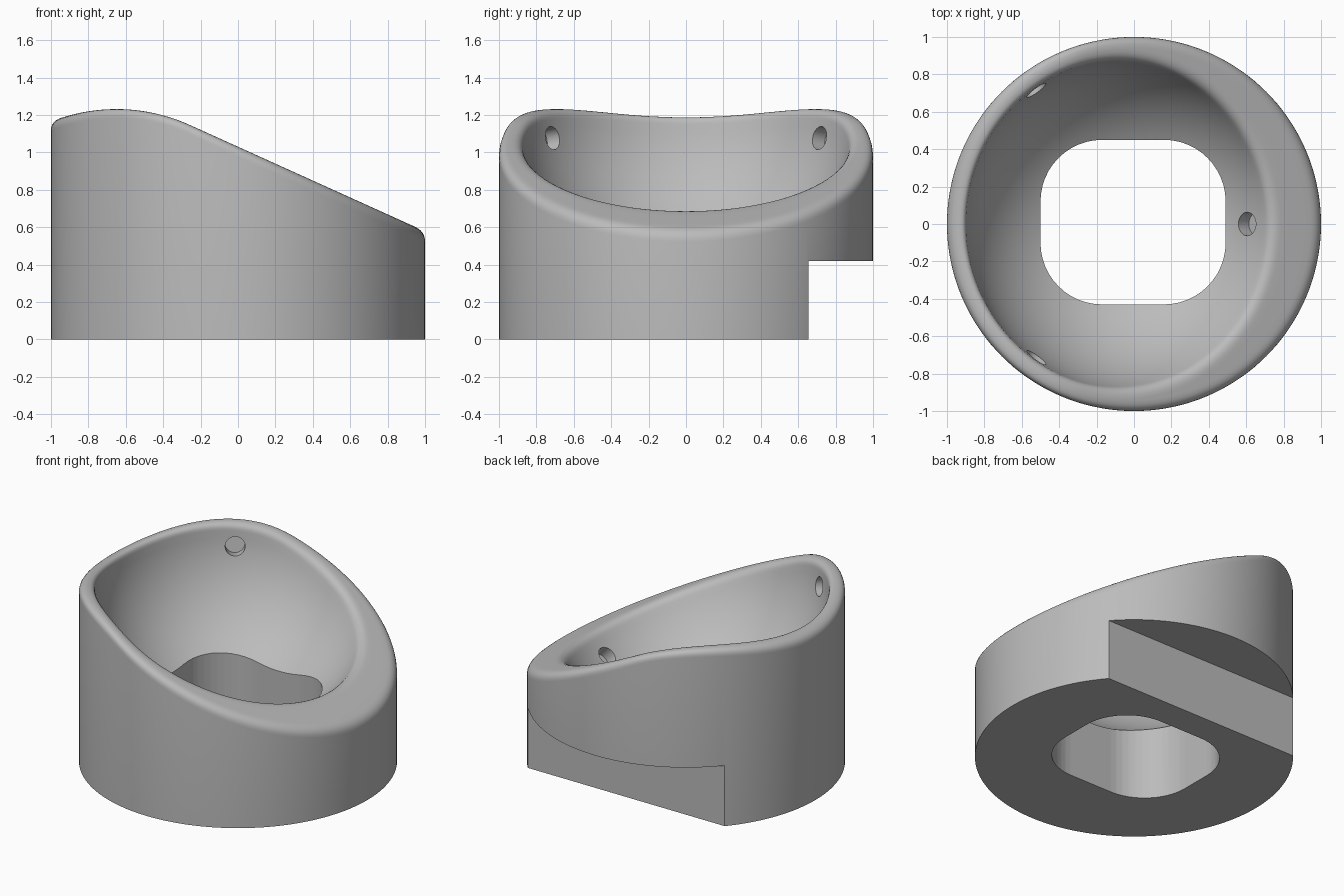
import bpy, bmesh
from math import sin, cos, tan, pi, sqrt, asin, atan
from mathutils import Vector

if "Cube" in bpy.data.objects:
    bpy.data.objects.remove(bpy.data.objects["Cube"])

grey = bpy.data.materials.new("plain grey")
grey.use_nodes = True
COLOUR = (0.5, 0.5, 0.5, 1)
grey.diffuse_color = COLOUR
grey.node_tree.nodes["Principled BSDF"].inputs["Base Color"].default_value = COLOUR

BALL_R, BALL_Z = 0.9, 1.23      # spherical socket
SLOPE = 0.452                   # tilt of the top face
TILT = atan(SLOPE)
ARC_R, ARC_X = 0.95, -0.65      # rounded crest of the top face
SEGS, RINGS, FILLET = 144, 28, 6


def top_height(x):
    """Side profile of the top: straight ramp running into a rounded crest."""
    join = ARC_X + ARC_R * sin(TILT)
    if x > join:
        return 1.03 - SLOPE * x
    crest = 1.03 - SLOPE * join + ARC_R * (1 - cos(TILT))
    return crest - ARC_R + sqrt(ARC_R ** 2 - (x - ARC_X) ** 2)


def rounded(a, corner, b):
    """Points of a soft corner from a to b."""
    pts = []
    for i in range(FILLET + 1):
        t = i / FILLET
        pts.append(a * (1 - t) ** 2 + corner * (2 * t * (1 - t)) + b * t * t)
    return pts


def section(angle):
    """Radial section (r, z) from the outer foot over the rim into the socket."""
    def top(r):
        return Vector((r, top_height(r * cos(angle))))

    def ball(p):
        return Vector((BALL_R * sin(p), BALL_Z - BALL_R * cos(p)))

    lo, hi = 0.3, BALL_R
    for _ in range(40):
        mid = (lo + hi) / 2
        if top(mid).y > BALL_Z - sqrt(BALL_R ** 2 - mid ** 2):
            lo = mid
        else:
            hi = mid
    edge, polar = lo, asin(lo / BALL_R)
    soft = min(0.055, 0.47 * (1 - edge))
    outer, inner = top(1), top(edge)
    pts = [Vector((1, 0))]
    pts += rounded(outer - Vector((0, soft)), outer, top(1 - soft))
    a, b = 1 - soft, edge + soft
    pts += [top(a + (b - a) * i / 4) for i in range(1, 4)]
    end = polar - soft / BALL_R
    pts += rounded(top(b), inner, ball(end))
    pts += [ball(end * (1 - i / RINGS)) for i in range(1, RINGS)]
    return pts


def make_object(name, bm):
    bmesh.ops.recalc_face_normals(bm, faces=bm.faces)
    mesh = bpy.data.meshes.new(name)
    bm.to_mesh(mesh)
    bm.free()
    mesh.materials.append(grey)
    obj = bpy.data.objects.new(name, mesh)
    bpy.context.collection.objects.link(obj)
    return obj


# Body with sloped rim and ball socket
bm = bmesh.new()
columns = []
for s in range(SEGS):
    ang = 2 * pi * s / SEGS
    columns.append([bm.verts.new((p.x * cos(ang), p.x * sin(ang), p.y)) for p in section(ang)])
foot = bm.verts.new((0, 0, 0))
pole = bm.verts.new((0, 0, BALL_Z - BALL_R))
for s in range(SEGS):
    c, d = columns[s], columns[(s + 1) % SEGS]
    for i in range(len(c) - 1):
        bm.faces.new((c[i], d[i], d[i + 1], c[i + 1]))
    bm.faces.new((d[0], c[0], foot))
    bm.faces.new((c[-1], d[-1], pole))
body = make_object("socket_housing", bm)
cutters = []


def prism(name, outline, z0, z1):
    """Cutter from a flat outline raised between two heights."""
    bm = bmesh.new()
    face = bm.faces.new([bm.verts.new((x, y, z0)) for x, y in outline])
    grown = bmesh.ops.extrude_face_region(bm, geom=[face])["geom"]
    verts = [v for v in grown if isinstance(v, bmesh.types.BMVert)]
    bmesh.ops.translate(bm, verts=verts, vec=(0, 0, z1 - z0))
    cutters.append(make_object(name, bm))
    return cutters[-1]


# Step under the back
prism("back_step_cutter", [(-1.5, 0.655), (1.5, 0.655), (1.5, 1.5), (-1.5, 1.5)], -0.3, 0.42)

# Rounded opening through the floor
outline, radius = [], 0.33
for q, (sx, sy) in enumerate([(1, 1), (-1, 1), (-1, -1), (1, -1)]):
    for i in range(13):
        a = (q + i / 12) * pi / 2
        outline.append((-0.005 + sx * (0.495 - radius) + radius * cos(a),
                        0.01 + sy * (0.44 - radius) + radius * sin(a)))
prism("floor_opening_cutter", outline, -0.3, 0.8)

# Three bearing pits spaced evenly around the tilted socket axis
axis = Vector((sin(TILT), 0, cos(TILT)))
side = Vector((cos(TILT), 0, -sin(TILT)))
for k in range(3):
    a = 2 * pi * k / 3
    way = (0.82 * (side * cos(a) + Vector((0, sin(a), 0))) - 0.353 * axis).normalized()
    ring = [(0.063 * cos(2 * pi * i / 32), 0.063 * sin(2 * pi * i / 32)) for i in range(32)]
    pit = prism("bearing_pit_cutter", ring, 0.75, 0.98)
    pit.rotation_euler = way.to_track_quat('Z', 'Y').to_euler()
    pit.location = (0, 0, BALL_Z)

# Cut, then drop the cutters
bpy.context.view_layer.update()
bpy.ops.object.select_all(action='DESELECT')
body.select_set(True)
bpy.context.view_layer.objects.active = body
for cutter in cutters:
    cutter.hide_render = True
    mod = body.modifiers.new("cut", 'BOOLEAN')
    mod.operation = 'DIFFERENCE'
    mod.solver = 'EXACT'
    mod.object = cutter
    bpy.ops.object.modifier_apply(modifier=mod.name)
for cutter in cutters:
    bpy.data.objects.remove(cutter)
bpy.ops.object.shade_smooth_by_angle(angle=pi / 6)
